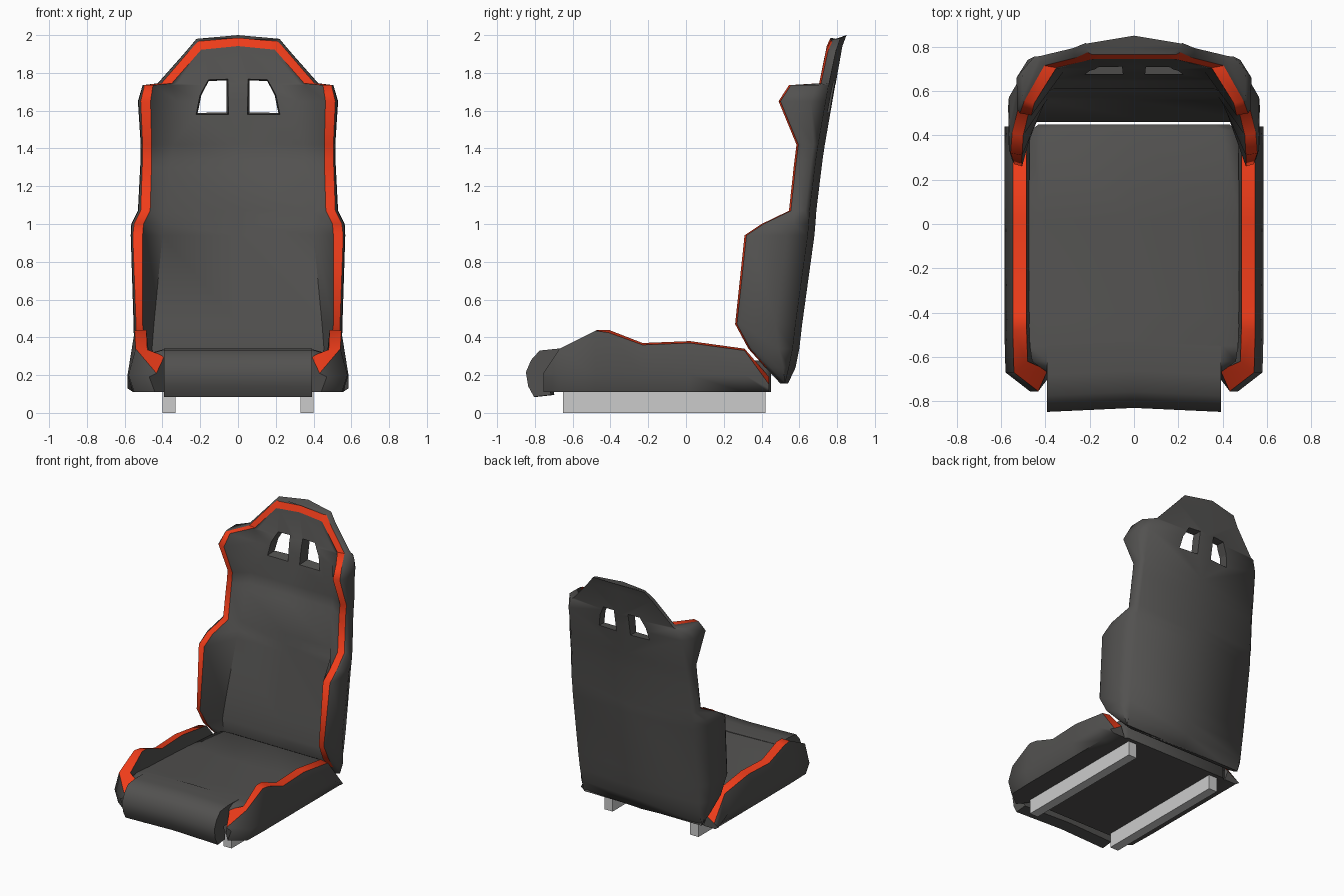
import bpy, bmesh


def material(name, color):
    m = bpy.data.materials.new(name)
    m.diffuse_color = color
    return m


DARK = material("dark_fabric", (0.085, 0.083, 0.08, 1))
ORANGE = material("orange_trim", (0.85, 0.045, 0.01, 1))


def select(ob):
    bpy.ops.object.select_all(action='DESELECT')
    ob.select_set(True)
    bpy.context.view_layer.objects.active = ob


def smooth_shade(ob, angle=1.15):
    """Soft upholstery shading with crisp seams where the trim starts."""
    select(ob)
    bpy.ops.object.shade_smooth_by_angle(angle=angle)
    bm = bmesh.new()
    bm.from_mesh(ob.data)
    for e in bm.edges:
        if len({f.material_index for f in e.link_faces}) > 1:
            e.smooth = False
    bm.to_mesh(ob.data)
    bm.free()


def make(name, bm, mats=(), smooth=True):
    bmesh.ops.recalc_face_normals(bm, faces=bm.faces)
    me = bpy.data.meshes.new(name)
    bm.to_mesh(me)
    bm.free()
    for m in mats:
        me.materials.append(m)
    ob = bpy.data.objects.new(name, me)
    bpy.context.collection.objects.link(ob)
    if smooth:
        smooth_shade(ob)
    return ob


def loft(name, rings, trim=lambda i, j: False, mats=(DARK, ORANGE), smooth=True):
    """Skin closed rings of equal length, cap both ends, colour the trim faces."""
    bm = bmesh.new()
    vs = [[bm.verts.new(p) for p in r] for r in rings]
    n = len(rings[0])
    for i in range(len(vs) - 1):
        for j in range(n):
            k = (j + 1) % n
            f = bm.faces.new((vs[i][j], vs[i][k], vs[i + 1][k], vs[i + 1][j]))
            f.material_index = int(trim(i, j))
    bm.faces.new(vs[0])
    bm.faces.new(vs[-1])
    return make(name, bm, mats, smooth)


def mirrored(half):
    """Half ring starting and ending on x = 0 -> full ring."""
    return half + [(-x, y, z) for x, y, z in half[-2:0:-1]]


# Backrest: z, back y, back x, outer x, wing front y, trim outer x, trim inner x, crease x, panel y
LEVELS = [
    (0.155, 0.54, 0.48, 0.50, 0.50, 0.47, 0.45, 0.43, 0.50),
    (0.24, 0.58, 0.50, 0.53, 0.42, 0.51, 0.48, 0.44, 0.46),
    (0.34, 0.60, 0.505, 0.55, 0.33, 0.535, 0.49, 0.455, 0.46),
    (0.47, 0.615, 0.51, 0.553, 0.26, 0.54, 0.505, 0.445, 0.48),
    (0.94, 0.68, 0.51, 0.568, 0.31, 0.557, 0.505, 0.40, 0.555),
    (1.00, 0.685, 0.51, 0.565, 0.40, 0.55, 0.50, 0.39, 0.565),
    (1.07, 0.69, 0.50, 0.53, 0.545, 0.515, 0.465, 0.38, 0.575),
    (1.30, 0.718, 0.49, 0.518, 0.57, 0.507, 0.458, 0.36, 0.61),
    (1.34, 0.723, 0.49, 0.516, 0.575, 0.505, 0.457, 0.355, 0.645),
    (1.42, 0.735, 0.485, 0.515, 0.585, 0.505, 0.457, 0.345, 0.655),
    (1.65, 0.775, 0.48, 0.53, 0.49, 0.515, 0.463, 0.32, 0.685),
    (1.735, 0.79, 0.45, 0.505, 0.545, 0.495, 0.45, 0.36, 0.70),
    (1.745, 0.793, 0.42, 0.425, 0.705, 0.405, 0.35, 0.32, 0.705),
    (1.925, 0.828, 0.26, 0.275, 0.742, 0.258, 0.195, 0.17, 0.745),
    (2.00, 0.85, 0.21, 0.22, 0.765, 0.21, 0.19, 0.15, 0.765),
]
rings = []
for z, yb, xb, xo, yf, so, si, xi, yc in LEVELS:
    half = [(0, yb, z), (xb, yb - 0.035, z), (xo, yb * 0.6 + yf * 0.4, z),
            (xo - 0.003, yf + 0.028, z), (so, yf + 0.01, z), (si, yf, z),
            (xi, yc, z), (0, yc, z)]
    if z > 1.9:  # arch the head, with the trim just below the rim
        half = [(x, y, z - 0.09 * x - (0.014 if j > 3 else 0) if z > 1.95
                 else z + 0.017 - 0.1 * x) for j, (x, y, z) in enumerate(half)]
    rings.append(mirrored(half))
backrest = loft("backrest", rings,
                lambda i, j: (i > 0 and j in (4, 9)) or (i == 13 and 4 <= j <= 9))

# Harness openings, wider at the front, cut through the head section
HOLE = [(0.06, 1.59), (0.212, 1.59), (0.195, 1.68), (0.155, 1.757), (0.06, 1.76)]
CX, CZ = 0.136, 1.675
for s in (1, -1):
    cutter = loft("harness_cutter",
                  [[(s * (CX + (x - CX) * k), y, CZ + (z - CZ) * k) for x, z in HOLE]
                   for y, k in ((0.6, 1.25), (0.76, 1.0), (1.0, 1.0))],
                  mats=(DARK,), smooth=False)
    mod = backrest.modifiers.new("opening", 'BOOLEAN')
    mod.operation = 'DIFFERENCE'
    mod.solver = 'EXACT'
    mod.object = cutter
    select(backrest)
    bpy.ops.object.modifier_apply(modifier=mod.name)
    bpy.data.objects.remove(cutter)
smooth_shade(backrest)

# Seat cushion: y, half width, top z
loft("seat_cushion", [
    mirrored([(0, y, z), (w - 0.07, y, z), (w, y, z - 0.02), (w, y, 0.11), (0, y, 0.11)])
    for y, w, z in [(0.45, 0.43, 0.26), (0.42, 0.47, 0.275), (0.02, 0.475, 0.30),
                    (-0.40, 0.475, 0.32), (-0.55, 0.47, 0.335), (-0.62, 0.46, 0.335),
                    (-0.67, 0.39, 0.33)]])

# Thigh roll at the front edge
ROLL = [(-0.55, 0.337), (-0.68, 0.34), (-0.775, 0.33), (-0.82, 0.28), (-0.848, 0.215),
        (-0.835, 0.14), (-0.805, 0.085), (-0.715, 0.095), (-0.73, 0.2), (-0.55, 0.2)]
loft("thigh_roll", [[(x, y + d, z) for y, z in ROLL]
                    for x, d in [(-0.392, 0), (0, 0.018), (0.392, 0)]])

# Seat bolsters: outer x, outer y, inner x, inner y, trim outer z, trim inner z
BOLSTER = [
    (0.585, 0.44, 0.485, 0.44, 0.15, 0.19),
    (0.585, 0.31, 0.485, 0.31, 0.33, 0.34),
    (0.585, 0.02, 0.485, 0.02, 0.37, 0.38),
    (0.585, -0.23, 0.485, -0.23, 0.36, 0.37),
    (0.585, -0.41, 0.485, -0.41, 0.425, 0.44),
    (0.585, -0.48, 0.485, -0.47, 0.435, 0.44),
    (0.58, -0.67, 0.48, -0.62, 0.34, 0.335),
    (0.47, -0.755, 0.39, -0.66, 0.21, 0.30),
]
for side, s in (("right", 1), ("left", -1)):
    loft(side + "_seat_bolster", [
        [(s * (xo - 0.03), yo, 0.11), (s * xo, yo, min(0.2, zo - 0.02)),
         (s * (xo - 0.038), yo, zo), (s * xi, yi, zi), (s * (xi - 0.03), yi, 0.11)]
        for xo, yo, xi, yi, zo, zi in BOLSTER], lambda i, j: j == 2)

    # Floor rail
    x0, x1 = s * 0.33, s * 0.4
    loft(side + "_rail", [[(x0, y, 0), (x1, y, 0), (x1, y, 0.112), (x0, y, 0.112)]
                          for y in (-0.65, 0.42)], mats=(), smooth=False)
